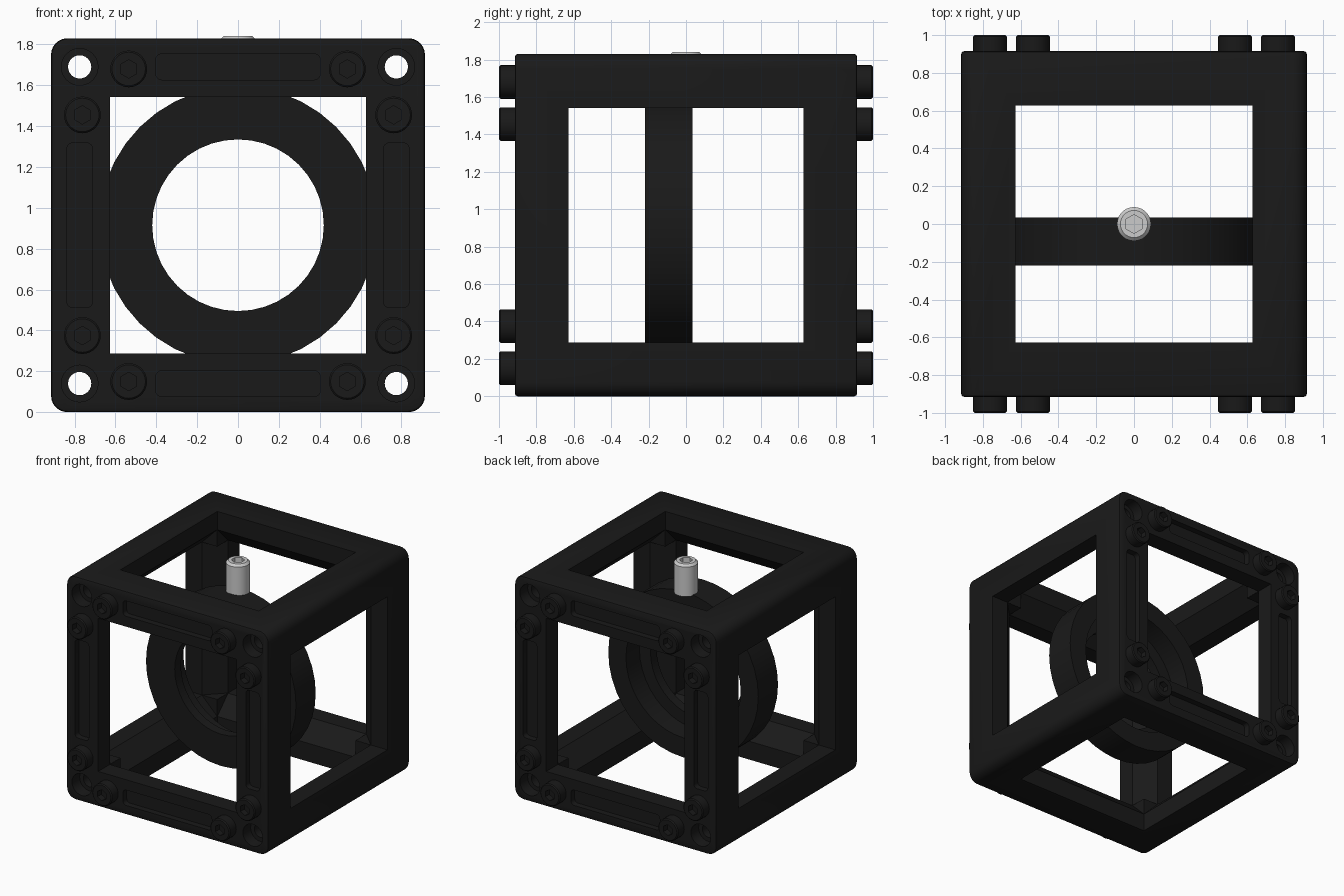
import bpy, bmesh, math
from mathutils import Matrix

if "Cube" in bpy.data.objects:
    bpy.data.objects.remove(bpy.data.objects["Cube"])

C = 0.915          # half size of the cube, and height of its centre
W = 0.627          # half width of the square windows
H = 0.775          # offset of rod holes and slots from the centre

black = bpy.data.materials.new("black_plastic")
black.diffuse_color = (0.01, 0.01, 0.01, 1)
black.use_nodes = True
black.node_tree.nodes["Principled BSDF"].inputs["Base Color"].default_value = black.diffuse_color


def to_object(name, bm, mat=None):
    bmesh.ops.recalc_face_normals(bm, faces=bm.faces)
    me = bpy.data.meshes.new(name)
    bm.to_mesh(me)
    bm.free()
    ob = bpy.data.objects.new(name, me)
    bpy.context.collection.objects.link(ob)
    if mat:
        me.materials.append(mat)
    return ob


def activate(ob):
    bpy.ops.object.select_all(action='DESELECT')
    ob.select_set(True)
    bpy.context.view_layer.objects.active = ob


def smooth(ob, deg=30):
    activate(ob)
    bpy.ops.object.shade_smooth_by_angle(angle=math.radians(deg))


def box(name, loc, half, round_y=0.0, round_rim=0.0):
    """Box with its y-direction edges rounded, then the rims of its y faces."""
    bm = bmesh.new()
    bmesh.ops.create_cube(bm, size=2)
    bmesh.ops.scale(bm, vec=half, verts=bm.verts)
    if round_y:
        edges = [e for e in bm.edges if abs(e.verts[0].co.y - e.verts[1].co.y) > 1e-4]
        bmesh.ops.bevel(bm, geom=edges, offset=round_y, segments=6, profile=0.5, affect='EDGES')
    if round_rim:
        edges = [e for e in bm.edges if abs(e.verts[0].co.y - e.verts[1].co.y) < 1e-4]
        bmesh.ops.bevel(bm, geom=edges, offset=round_rim, segments=2, profile=0.5, affect='EDGES')
    bmesh.ops.translate(bm, vec=loc, verts=bm.verts)
    return to_object(name, bm)


def cylinder(name, loc, r, depth, segs, axis='Z'):
    rot = {'X': Matrix.Rotation(math.pi / 2, 4, 'Y'),
           'Y': Matrix.Rotation(math.pi / 2, 4, 'X'), 'Z': Matrix()}[axis]
    bm = bmesh.new()
    bmesh.ops.create_cone(bm, cap_ends=True, segments=segs, radius1=r, radius2=r,
                          depth=depth, matrix=Matrix.Translation(loc) @ rot)
    return to_object(name, bm)


def lathe(name, profile, segs, mat=None):
    """Spin a closed (radius, height) profile about z."""
    bm = bmesh.new()
    vs = [bm.verts.new((r, 0, h)) for r, h in profile]
    es = [bm.edges.new((vs[i], vs[(i + 1) % len(vs)])) for i in range(len(vs))]
    bmesh.ops.spin(bm, geom=vs + es, axis=(0, 0, 1), cent=(0, 0, 0),
                   angle=2 * math.pi, steps=segs, use_duplicate=False)
    bmesh.ops.remove_doubles(bm, verts=bm.verts, dist=1e-5)
    bmesh.ops.dissolve_degenerate(bm, edges=bm.edges, dist=1e-6)
    return to_object(name, bm, mat)


def cut(target, cutter):
    m = target.modifiers.new("cut", 'BOOLEAN')
    m.operation, m.solver, m.object = 'DIFFERENCE', 'EXACT', cutter
    activate(target)
    bpy.ops.object.modifier_apply(modifier=m.name)
    bpy.data.objects.remove(cutter)


def screw(name, r, low, high, rim, hexr, hexd, mat=None):
    ob = lathe(name, [(0, low), (r, low), (r, high - rim), (r - rim, high), (0, high)], 28, mat)
    cut(ob, cylinder("hex_cutter", (0, 0, high), hexr, 2 * hexd, 6))
    smooth(ob)
    return ob


# Cube frame: rounded block with three square tunnels
frame = box("cube_frame", (0, 0, C), (C, C, C), 0.08, 0.015)
frame.data.materials.append(black)
for i in range(3):
    half = [W, W, W]
    half[i] = 1.2
    cut(frame, box("tunnel_cutter", (0, 0, C), half))

# Chamfer on the inner edge of every bar
for axis in 'XYZ':
    bm = bmesh.new()
    s = (W + 0.765) / math.sqrt(2)
    half = {'X': (W - .001, s, s), 'Y': (s, W - .001, s), 'Z': (s, s, W - .001)}[axis]
    bmesh.ops.create_cube(bm, size=2)
    bmesh.ops.scale(bm, vec=half, verts=bm.verts)
    bm.transform(Matrix.Translation((0, 0, C)) @ Matrix.Rotation(math.pi / 4, 4, axis))
    cut(frame, to_object("chamfer_cutter", bm))

# Rod holes with counterbores at the corners
for sx in (-1, 1):
    for sz in (-1, 1):
        x, z = sx * H, C + sz * H
        cut(frame, cylinder("rod_cutter", (x, 0, z), 0.057, 2.4, 24, 'Y'))
        for sy in (-1, 1):
            cut(frame, cylinder("bore_cutter", (x, sy * C, z), 0.09, 0.2, 24, 'Y'))

# Shallow slots on the front and back bars
for sy in (-1, 1):
    for s in (-1, 1):
        cut(frame, box("slot_cutter", (0, sy * C, C + s * H), (0.403, 0.05, 0.063), 0.03))
        cut(frame, box("slot_cutter", (s * H, sy * C, C), (0.063, 0.05, 0.403), 0.03))
smooth(frame)

# Socket screws on the front and back, two per corner
first = screw("face_screw", 0.09, -0.03, 0.085, 0.008, 0.045, 0.05, black)
spots = [(sx * a, sz * b) for sx in (-1, 1) for sz in (-1, 1)
         for a, b in ((0.535, 0.765), (0.762, 0.54))]
for side, sy in (("front", -1), ("back", 1)):
    for i, (x, z) in enumerate(spots):
        ob = bpy.data.objects.new(f"{side}_screw_{i + 1}", first.data)
        bpy.context.collection.objects.link(ob)
        ob.location = (x, sy * C, C + z)
        ob.rotation_euler = (-sy * math.pi / 2, 0, 0)
bpy.data.objects.remove(first)

# Lens holder ring with a retaining lip at the front (profile height runs to -y)
ring = lathe("lens_ring", [(0.42, 0.22), (0.68, 0.22), (0.68, -0.035),
                           (0.52, -0.035), (0.52, 0.14), (0.42, 0.14)], 40, black)
ring.data.transform(Matrix.Translation((0, 0, C)) @ Matrix.Rotation(math.pi / 2, 4, 'X'))
smooth(ring)

# Grey set screw standing on the ring
pin = screw("set_screw", 0.09, 1.58, 1.84, 0.018, 0.05, 0.09)
